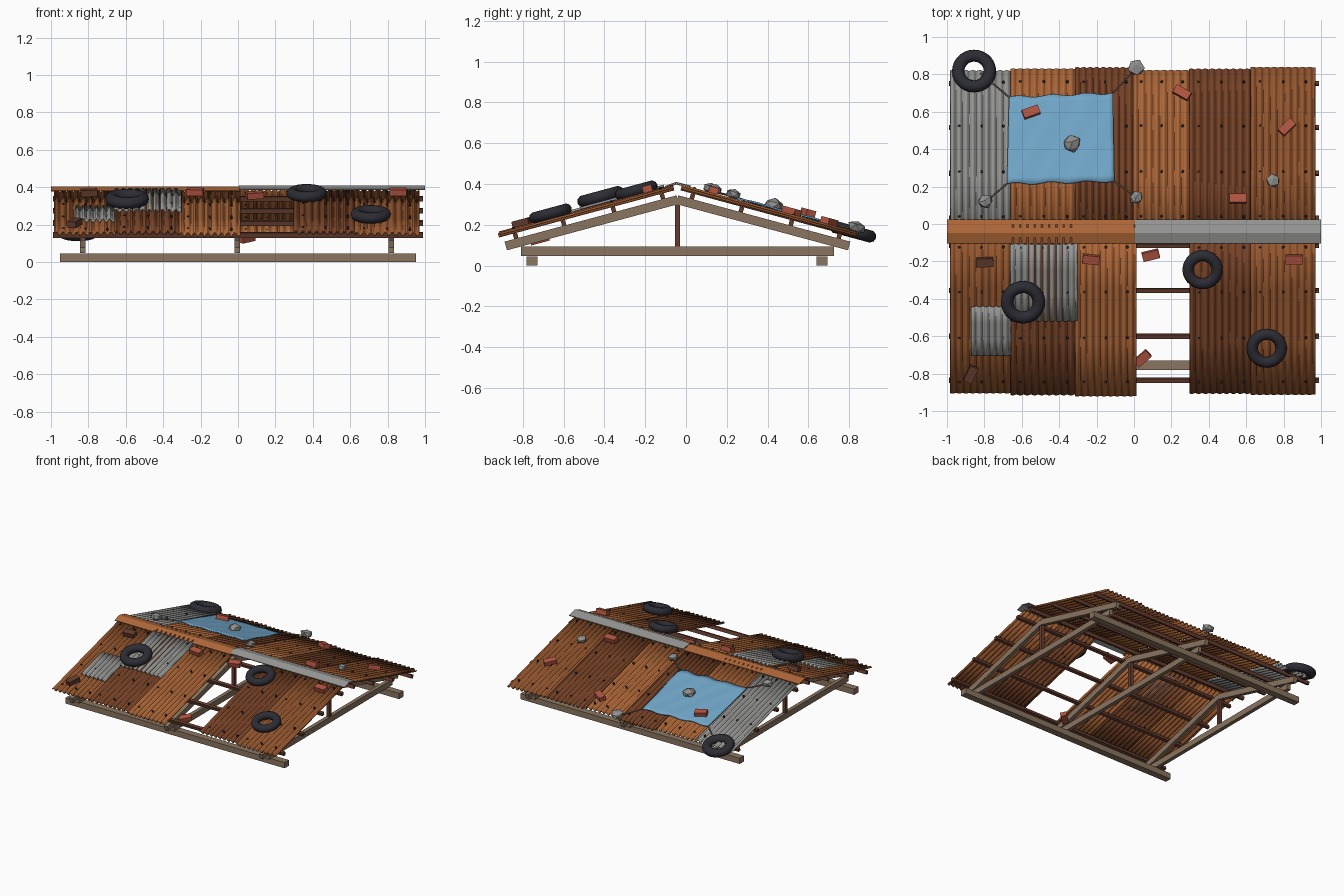
import bpy, bmesh, math, random
from mathutils import Matrix, Vector

random.seed(4)
cube = bpy.data.objects.get("Cube")
if cube:
    bpy.data.objects.remove(cube, do_unlink=True)

RIDGE_Y, RIDGE_Z, SLOPE = -0.042, 0.345, 0.269   # line along the rafter tops
ANGLE = math.atan(SLOPE)
FRONT, BACK = -1, 1


def material(name, rgb):
    lin = [(c / 255 / 12.92 if c < 11 else ((c / 255 + 0.055) / 1.055) ** 2.4) for c in rgb]
    m = bpy.data.materials.new(name)
    m.use_nodes = True
    m.diffuse_color = (*lin, 1)
    m.node_tree.nodes["Principled BSDF"].inputs["Base Color"].default_value = (*lin, 1)
    return m


ORANGE = material("orange rust", (176, 104, 56))
MID = material("medium rust", (152, 88, 47))
DARK = material("dark rust", (122, 68, 39))
ZINC = material("galvanised grey", (150, 150, 148))
WOOD = material("weathered wood", (138, 117, 96))
IRON = material("brown iron", (100, 60, 46))
RUBBER = material("black rubber", (44, 44, 52))
BRICK = material("red brick", (176, 84, 64))
STONE = material("grey stone", (142, 142, 140))
TARP = material("blue tarp", (112, 166, 200))


def finish(name, bm, mat, matrix=None, smooth=False, thick=0):
    if matrix is not None:
        bm.transform(matrix)
    mesh = bpy.data.meshes.new(name)
    bm.to_mesh(mesh)
    bm.free()
    mesh.materials.append(mat)
    for p in mesh.polygons:
        p.use_smooth = smooth
    ob = bpy.data.objects.new(name, mesh)
    bpy.context.collection.objects.link(ob)
    if thick:
        mod = ob.modifiers.new("thickness", "SOLIDIFY")
        mod.thickness, mod.offset = thick, 0
    return ob


def on_roof(side, x, off, h=0, spin=0):
    """Frame lying on a roof slope: off runs out from the ridge, h is the height above the rafters."""
    y = RIDGE_Y + side * (off + h * math.sin(ANGLE))
    z = RIDGE_Z - SLOPE * off + h * math.cos(ANGLE)
    return (Matrix.Translation((x, y, z)) @ Matrix.Rotation(-side * ANGLE, 4, 'X')
            @ Matrix.Rotation(math.radians(spin), 4, 'Z'))


def box(name, size, mat, matrix):
    bm = bmesh.new()
    bmesh.ops.create_cube(bm, size=1, matrix=Matrix.Diagonal((*size, 1)))
    return finish(name, bm, mat, matrix)


def surface(name, nu, nv, point, mat, smooth=True, thick=0.006):
    """Sheet through point(u, v) for u and v from 0 to 1."""
    bm = bmesh.new()
    rows = [[bm.verts.new(point(i / nu, j / nv)) for i in range(nu + 1)] for j in range(nv + 1)]
    for a, b in zip(rows, rows[1:]):
        for i in range(nu):
            bm.faces.new((a[i], a[i + 1], b[i + 1], b[i]))
    bmesh.ops.recalc_face_normals(bm, faces=bm.faces)
    return finish(name, bm, mat, smooth=smooth, thick=thick)


def rod(name, p, q, r, mat, sides=6):
    d = q - p
    bm = bmesh.new()
    bmesh.ops.create_cone(bm, cap_ends=True, segments=sides, radius1=r, radius2=r, depth=d.length)
    m = Matrix.Translation((p + q) / 2) @ d.to_track_quat('Z', 'Y').to_matrix().to_4x4()
    return finish(name, bm, mat, m)


def corrugated(name, side, x0, x1, off0, off1, mat, h=0.04, segs=3):
    waves = max(1, round((x1 - x0) / 0.037))

    def point(u, v):
        lift = h + 0.010 * math.sin(u * waves * math.tau)
        return on_roof(side, x0 + u * (x1 - x0), off0 + v * (off1 - off0), lift).translation
    return surface(name, waves * 6, segs, point, mat)


# Ground sills
for name, y in (("front_sill", -0.755), ("back_sill", 0.667)):
    box(name, (1.905, 0.053, 0.045), WOOD, Matrix.Translation((0, y, 0.0225)))

# Three trusses: tie beam, king post and two rafters
for name, x in (("right", -0.83), ("middle", -0.005), ("left", 0.82)):
    box(name + "_tie_beam", (0.03, 1.535, 0.045), WOOD, Matrix.Translation((x, RIDGE_Y, 0.07)))
    box(name + "_king_post", (0.026, 0.025, 0.215), IRON, Matrix.Translation((x, RIDGE_Y, 0.2)))
    for side in (FRONT, BACK):
        box(name + "_rafter", (0.03, 0.873, 0.044), WOOD, on_roof(side, x, 0.426, -0.022))

# Purlins and sheets on both slopes
PURLINS = (0.07, 0.31, 0.555, 0.79)
SHEETS = {
    FRONT: ((-0.98, -0.652, MID), (-0.657, -0.308, DARK), (-0.313, 0.01, ORANGE),
            (0.3, 0.634, DARK), (0.626, 0.967, MID)),
    BACK: ((-0.98, -0.652, ZINC), (-0.657, -0.308, ORANGE), (-0.313, 0.002, DARK),
           (-0.004, 0.303, ORANGE), (0.297, 0.634, DARK), (0.626, 0.967, MID)),
}
for side, sheets in SHEETS.items():
    for off in PURLINS:
        box("purlin", (1.98, 0.022, 0.026), IRON, on_roof(side, 0, off, 0.013))
    screws = bmesh.new()
    for i, (x0, x1, mat) in enumerate(sheets):
        h = 0.038 + 0.006 * (i % 2)
        end = 0.852 + 0.008 * (i % 3)
        corrugated("roof_sheet", side, x0, x1, 0.008, end, mat, h)
        for off in PURLINS:
            for t in (0.14, 0.5, 0.86):
                m = on_roof(side, x0 + t * (x1 - x0), off, h + 0.008)
                bmesh.ops.create_cone(screws, cap_ends=True, segments=6, radius1=0.008,
                                      radius2=0.006, depth=0.016, matrix=m)
    finish("roof_screws", screws, RUBBER)

# Grey patch sheets on the front slope
corrugated("large_patch", FRONT, -0.66, -0.305, 0.05, 0.462, ZINC, 0.056)
corrugated("small_patch", FRONT, -0.87, -0.66, 0.385, 0.648, ZINC, 0.054)


# Ridge caps
def ridge_cap(name, x0, x1, z, mat):
    profile = ((-0.102, z - 0.02), (-0.048, z), (0.024, z - 0.018))
    surface(name, 1, 2, lambda u, v: (x0 + u * (x1 - x0), *profile[round(v * 2)]), mat, False)


ridge_cap("rusty_ridge_cap", -1, 0.015, 0.4, ORANGE)
ridge_cap("grey_ridge_cap", 0.005, 1, 0.407, ZINC)

# Tarp over the back slope, sagging slightly between its corners
corners = [Vector(c) for c in ((-0.68, 0.198), (-0.105, 0.212), (-0.113, 0.684), (-0.668, 0.662))]


def tarp_point(u, v):
    a, b, c, d = corners
    p = a.lerp(b, u).lerp(d.lerp(c, u), v)
    edge = 0.006 * math.sin(u * 19) * (abs(v - 0.5) > 0.49)
    h = 0.062 + 0.003 * math.sin(u * 23) * math.cos(v * 11)
    return on_roof(BACK, p.x, p.y + edge - RIDGE_Y, h).translation


surface("tarp", 24, 14, tarp_point, TARP, True, 0.008)

# Ropes from the tarp corners to their weights
anchors = ((-0.795, 0.10), (0.013, 0.123), (0.01, 0.818), (-0.82, 0.79))
for c, a in zip(corners, anchors):
    rod("tarp_rope", on_roof(BACK, c.x, c.y - RIDGE_Y, 0.065).translation,
        on_roof(BACK, a[0], a[1] - RIDGE_Y, 0.062).translation, 0.005, WOOD)


# Tyres lying on the roof
def tyre(side, x, y, outer, h):
    minor = outer * 0.28
    m = on_roof(side, x, abs(y - RIDGE_Y), h)

    def point(u, v):
        a, b = u * math.tau, v * math.tau
        r = outer - minor + minor * math.cos(b)
        return m @ Vector((r * math.cos(a), r * math.sin(a), minor * 0.95 * math.sin(b)))
    ob = surface("tyre", 28, 10, point, RUBBER, True, 0)
    bm = bmesh.new()
    bm.from_mesh(ob.data)
    bmesh.ops.remove_doubles(bm, verts=bm.verts, dist=0.0001)
    bmesh.ops.recalc_face_normals(bm, faces=bm.faces)
    bm.to_mesh(ob.data)
    bm.free()


tyre(BACK, -0.855, 0.805, 0.118, 0.05)
tyre(FRONT, -0.593, -0.395, 0.118, 0.09)
tyre(FRONT, 0.367, -0.225, 0.108, 0.075)
tyre(FRONT, 0.71, -0.645, 0.108, 0.075)

# Loose bricks: side, x, y, height, spin, colour
for side, x, y, h, spin, mat in (
        (BACK, -0.55, 0.577, 0.083, 20, BRICK), (BACK, 0.257, 0.684, 0.068, -30, BRICK),
        (BACK, 0.818, 0.5, 0.068, 45, BRICK), (BACK, 0.556, 0.118, 0.068, 0, BRICK),
        (FRONT, -0.797, -0.187, 0.068, 3, IRON), (FRONT, -0.23, -0.172, 0.068, -6, BRICK),
        (FRONT, 0.09, -0.155, 0.045, 14, BRICK), (FRONT, 0.855, -0.172, 0.068, 0, BRICK),
        (FRONT, 0.045, -0.727, -0.035, 42, BRICK), (FRONT, -0.872, -0.786, 0.068, 65, IRON)):
    box("brick", (0.09, 0.047, 0.034), mat, on_roof(side, x, abs(y - RIDGE_Y), h, spin))

# Stone weights
for x, y, r in ((0.01, 0.818, 0.048), (-0.33, 0.41, 0.048), (0.745, 0.214, 0.038),
                (-0.795, 0.1, 0.042), (0.013, 0.123, 0.038)):
    bm = bmesh.new()
    bmesh.ops.create_icosphere(bm, subdivisions=1, radius=r)
    for v in bm.verts:
        v.co *= random.uniform(0.85, 1.15)
        v.co.z *= 0.7
    finish("stone", bm, STONE, on_roof(BACK, x, y - RIDGE_Y, 0.075, random.uniform(0, 360)))
